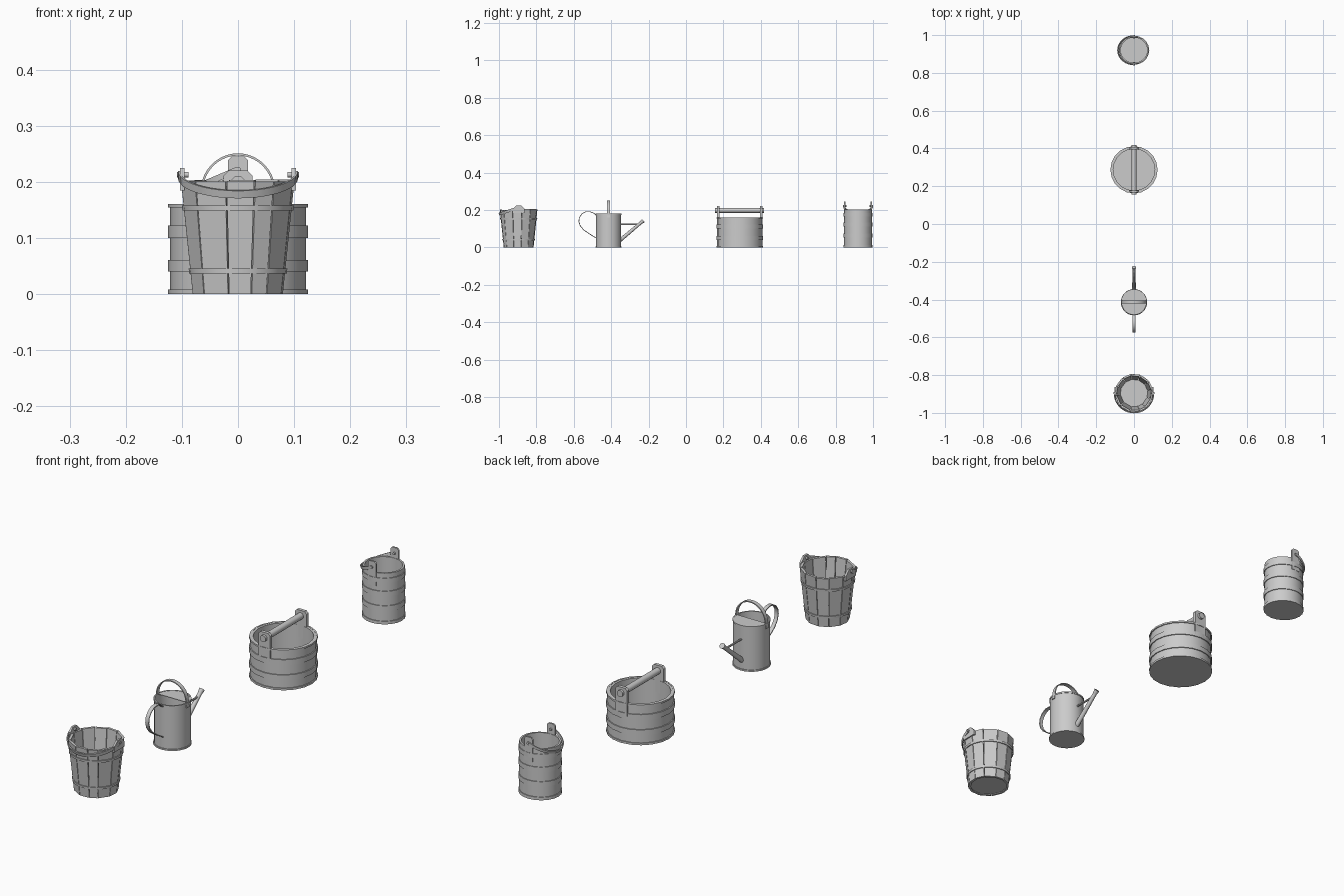
import bpy, bmesh, random
from math import sin, cos, pi, radians
from mathutils import Vector as V

if "Cube" in bpy.data.objects:
    bpy.data.objects.remove(bpy.data.objects["Cube"])

random.seed(4)

def make(name, bm, smooth=False):
    bmesh.ops.remove_doubles(bm, verts=bm.verts, dist=1e-5)
    bmesh.ops.recalc_face_normals(bm, faces=bm.faces)
    me = bpy.data.meshes.new(name)
    bm.to_mesh(me)
    bm.free()
    ob = bpy.data.objects.new(name, me)
    bpy.context.collection.objects.link(ob)
    if smooth:
        bpy.ops.object.select_all(action='DESELECT')
        ob.select_set(True)
        bpy.context.view_layer.objects.active = ob
        bpy.ops.object.shade_smooth_by_angle(angle=radians(35))
    return ob

def lathe(name, prof, y, n=20, sx=1.0, closed=False):
    """Revolve (radius, z) points around the vertical axis at y."""
    bm = bmesh.new()
    rings = [[bm.verts.new((sx * r * cos(2 * pi * i / n), y + r * sin(2 * pi * i / n), z))
              for i in range(n)] for r, z in prof]
    pairs = list(zip(rings, rings[1:]))
    if closed:
        pairs.append((rings[-1], rings[0]))
    for a, b in pairs:
        for i in range(n):
            j = (i + 1) % n
            bm.faces.new((a[i], a[j], b[j], b[i]))
    if not closed:
        bm.faces.new(rings[0])
        bm.faces.new(rings[-1])
    return make(name, bm, True)

def hoop(name, y, z0, z1, r0, r1, t=0.003, n=20, sx=1.0):
    return lathe(name, [(r0 - t, z0), (r0, z0), (r1, z1), (r1 - t, z1)], y, n, sx, True)

def strip(name, path, side, width, thick):
    """Flat band swept along a path; side is the width direction."""
    bm = bmesh.new()
    path = [V(p) for p in path]
    side = V(side).normalized()
    rings = []
    for i, p in enumerate(path):
        t = path[min(i + 1, len(path) - 1)] - path[max(i - 1, 0)]
        nrm = t.cross(side).normalized() * thick / 2
        w = side * width / 2
        rings.append([bm.verts.new(p + q) for q in (w + nrm, w - nrm, -w - nrm, -w + nrm)])
    for a, b in zip(rings, rings[1:]):
        for i in range(4):
            j = (i + 1) % 4
            bm.faces.new((a[i], a[j], b[j], b[i]))
    bm.faces.new(rings[0])
    bm.faces.new(rings[-1])
    return make(name, bm, True)

def rod(name, a, b, ra, rb, n=12):
    a, b = V(a), V(b)
    bm = bmesh.new()
    bmesh.ops.create_cone(bm, cap_ends=True, segments=n, radius1=ra, radius2=rb, depth=(b - a).length)
    ob = make(name, bm, True)
    ob.rotation_euler = (b - a).to_track_quat('Z', 'Y').to_euler()
    ob.location = (a + b) / 2
    return ob

def plate(name, outline, origin, u, thick):
    """Upright board: outline of (u, z) pairs, thickness offset vector."""
    bm = bmesh.new()
    o, u, t = V(origin), V(u), V(thick)
    f = [bm.verts.new(o + u * a + V((0, 0, z)) - t / 2) for a, z in outline]
    k = [bm.verts.new(v.co + t) for v in f]
    bm.faces.new(f)
    bm.faces.new(k)
    for i in range(len(f)):
        j = (i + 1) % len(f)
        bm.faces.new((f[i], f[j], k[j], k[i]))
    return make(name, bm)

def ear(w, z0, z1, c):
    return [(-w, z0), (w, z0), (w, z1 - c), (w - c, z1), (c - w, z1), (-w, z1 - c)]

ARC = [pi * i / 20 for i in range(21)]

# Stave bucket
Y1 = -0.895
bm = bmesh.new()
edges = [-84, -48, -12, 17, 39, 72, 100, 128, 161, 190, 217, 248, 276]
for a0, a1 in zip(edges, edges[1:]):
    top = 0.203 + random.uniform(-0.003, 0.002)
    vs = []
    for z, r in ((0, 0.081), (top, 0.102)):
        for ang, rr in ((a0 + .7, r), (a1 - .7, r), (a1 - .7, r - .010), (a0 + .7, r - .010)):
            t = radians(ang - 90)
            vs.append(bm.verts.new((rr * cos(t), Y1 + rr * sin(t), z)))
    for f in ((0, 1, 2, 3), (4, 5, 6, 7), (0, 1, 5, 4), (1, 2, 6, 5), (2, 3, 7, 6), (3, 0, 4, 7)):
        bm.faces.new([vs[i] for i in f])
make("bucket_staves", bm)
lathe("bucket_floor", [(0.074, 0.003), (0.074, 0.015)], Y1, 24)
hoop("bucket_lower_hoop", Y1, 0.037, 0.046, 0.087, 0.088, 0.004, 24)
hoop("bucket_upper_hoop", Y1, 0.149, 0.158, 0.099, 0.100, 0.004, 24)
for s in (-1, 1):
    plate("bucket_ear", ear(0.032, 0.185, 0.225, 0.02), (s * 0.099, Y1, 0), (0, 1, 0), (0.008, 0, 0))
    rod("bucket_pivot", (s * 0.088, Y1, 0.213), (s * 0.109, Y1, 0.213), 0.005, 0.005)
strip("bucket_bail", [(0.105 * cos(t), Y1 - 0.103 * sin(t), 0.213 - 0.035 * sin(t)) for t in ARC],
      (0, 0.035, -0.103), 0.014, 0.004)

# Watering can
Y2 = -0.414
lathe("can_body", [(0.067, 0), (0.067, 0.18), (0.064, 0.18), (0.064, 0.006)], Y2, 28)
hoop("can_foot", Y2, 0, 0.006, 0.070, 0.070, 0.004, 28)
hoop("can_rim", Y2, 0.174, 0.180, 0.069, 0.069, 0.004, 28)
bm = bmesh.new()
lid = [bm.verts.new((0.065 * cos(t), Y2 + 0.065 * sin(t), 0.177)) for t in ARC]
lid_top = [bm.verts.new(v.co + V((0, 0, 0.002))) for v in lid]
bm.faces.new(lid)
bm.faces.new(lid_top)
for i in range(len(lid)):
    j = (i + 1) % len(lid)
    bm.faces.new((lid[i], lid[j], lid_top[j], lid_top[i]))
make("can_half_lid", bm)
strip("can_top_handle", [(0.068, Y2, 0.16)] +
      [(0.065 * cos(t), Y2, 0.182 + 0.067 * sin(t)) for t in ARC] + [(-0.068, Y2, 0.16)],
      (0, 1, 0), 0.016, 0.004)
back = [(-0.481, 0.172), (-0.495, 0.184), (-0.515, 0.191), (-0.538, 0.190), (-0.558, 0.178), (-0.570, 0.160),
        (-0.573, 0.140), (-0.567, 0.118), (-0.550, 0.096), (-0.525, 0.078), (-0.500, 0.062), (-0.480, 0.050)]
strip("can_back_handle", [(0, y, z) for y, z in back], (1, 0, 0), 0.015, 0.004)
rod("can_spout", (0, -0.355, 0.036), (0, -0.235, 0.137), 0.010, 0.008)
rod("can_spout_tip", (0, -0.242, 0.131), (0, -0.228, 0.143), 0.008, 0.011)
rod("can_spout_brace", (0, -0.35, 0.123), (0, -0.252, 0.123), 0.004, 0.004, 8)

# Wide pail with bar handle
Y3 = 0.287
lathe("pail_body", [(0.121, 0), (0.121, 0.16), (0.110, 0.16), (0.110, 0.012)], Y3, 20)
for z0, z1 in ((0, 0.008), (0.04, 0.061), (0.10, 0.122), (0.154, 0.161)):
    hoop("pail_hoop", Y3, z0, z1, 0.125, 0.125, 0.006)
for s in (-1, 1):
    plate("pail_ear", ear(0.026, 0.11, 0.22, 0.009), (0, Y3 + s * 0.115, 0), (1, 0, 0), (0, 0.013, 0))
rod("pail_bar", (0, Y3 - 0.131, 0.198), (0, Y3 + 0.131, 0.198), 0.013, 0.013)

# Tall narrow pail with fallen bail
Y4, SX = 0.92, 1.05
lathe("tall_pail_body", [(0.074, 0), (0.074, 0.203), (0.067, 0.203), (0.067, 0.012)], Y4, 20, SX)
for z0, z1 in ((0, 0.012), (0.054, 0.074), (0.112, 0.132), (0.166, 0.184)):
    hoop("tall_pail_hoop", Y4, z0, z1, 0.077, 0.077, 0.004, 20, SX)
for s in (-1, 1):
    plate("tall_pail_ear", ear(0.018, 0.15, 0.245, 0.007), (0, Y4 + s * 0.071, 0), (1, 0, 0), (0, 0.007, 0))
    rod("tall_pail_pivot", (0, Y4 + s * 0.062, 0.222), (0, Y4 + s * 0.080, 0.222), 0.005, 0.005)
strip("tall_pail_bail", [(-0.085 * sin(t), Y4 + 0.077 * cos(t), 0.222 - 0.036 * sin(t)) for t in ARC],
      (0.036, 0, -0.085), 0.011, 0.004)
